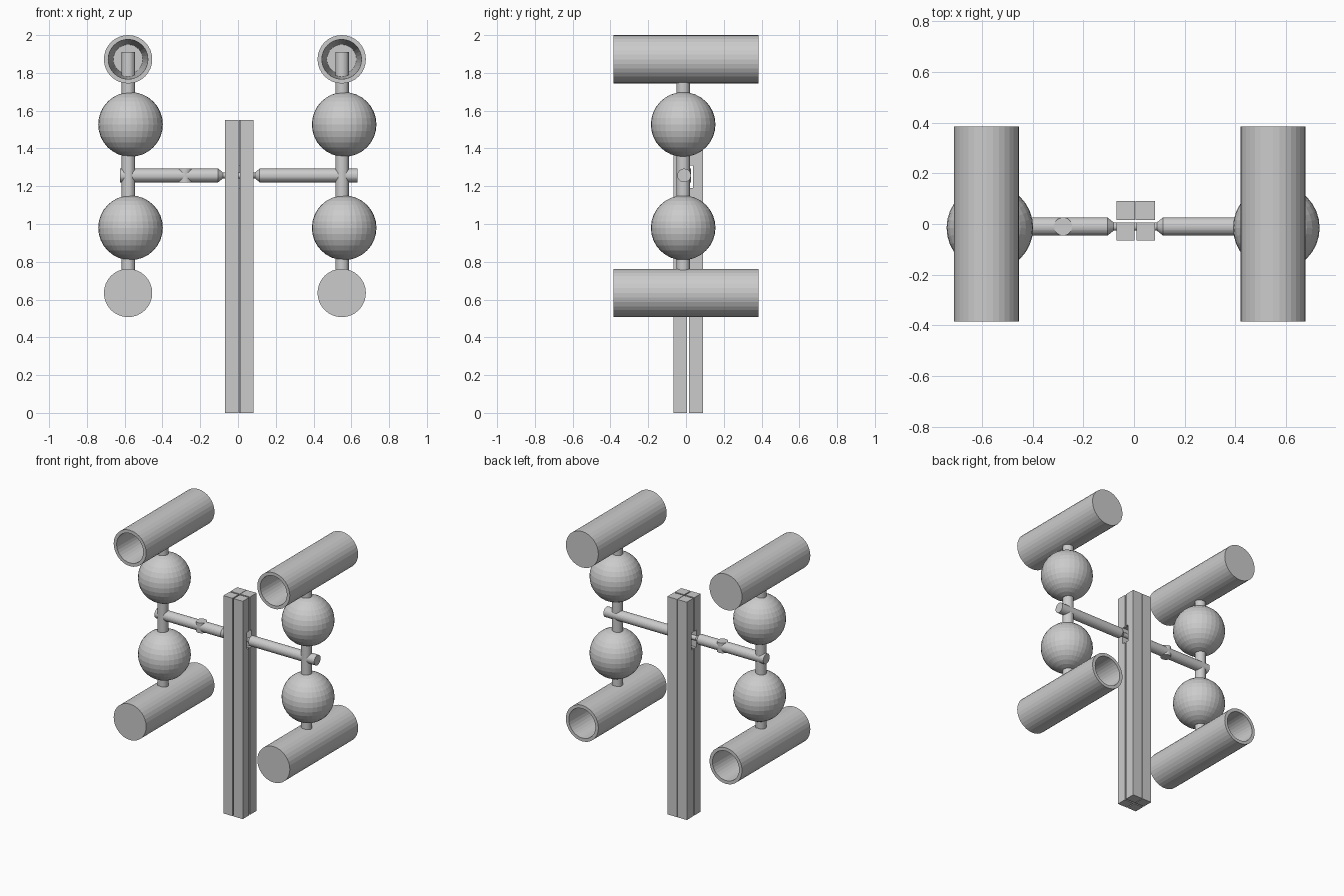
import bpy, bmesh, math
from mathutils import Matrix, Vector

if "Cube" in bpy.data.objects:
    bpy.data.objects.remove(bpy.data.objects["Cube"])

grey = bpy.data.materials.new("plain grey")
grey.diffuse_color = (0.6, 0.6, 0.6, 1)
grey.use_nodes = True
grey.node_tree.nodes["Principled BSDF"].inputs["Base Color"].default_value = grey.diffuse_color


def finish(bm, name):
    bmesh.ops.recalc_face_normals(bm, faces=bm.faces)
    me = bpy.data.meshes.new(name)
    bm.to_mesh(me)
    bm.free()
    me.materials.append(grey)
    ob = bpy.data.objects.new(name, me)
    bpy.context.collection.objects.link(ob)
    return ob


def lathe(name, profile, axis, origin, sides=32):
    """Spin (radius, distance) points round an axis; radius 0 closes an end."""
    bm = bmesh.new()
    vs = [bm.verts.new((r, 0, h)) for r, h in profile]
    es = [bm.edges.new(p) for p in zip(vs, vs[1:])]
    bmesh.ops.spin(bm, geom=vs + es, cent=(0, 0, 0), axis=(0, 0, 1),
                   angle=math.tau, steps=sides, use_merge=True)
    bmesh.ops.remove_doubles(bm, verts=bm.verts, dist=1e-5)
    rot = Vector((0, 0, 1)).rotation_difference(Vector(axis)).to_matrix().to_4x4()
    bmesh.ops.transform(bm, matrix=Matrix.Translation(origin) @ rot, verts=bm.verts)
    return finish(bm, name)


def rod(name, r, a, b):
    a, b = Vector(a), Vector(b)
    n = (b - a).length
    return lathe(name, [(0, 0), (r, 0), (r, n), (0, n)], b - a, a)


def box(name, lo, hi):
    bm = bmesh.new()
    bmesh.ops.create_cube(bm, size=1)
    for v in bm.verts:
        v.co = [l + (c + 0.5) * (h - l) for c, l, h in zip(v.co, lo, hi)]
    return finish(bm, name)


Y, ARM_Z, R = -0.01, 1.257, 0.036

# Post of four square bars, with a slot where the cross arm passes
slot = box("slot_cutter", (-0.2, -0.016, 1.19), (0.2, 0.036, 1.31))
slot.hide_render = True
slot.hide_viewport = True
bars = [("front_left", -0.070, 0.002, -0.065, 0.006), ("front_right", 0.010, 0.083, -0.065, 0.006),
        ("back_left", -0.070, 0.003, 0.016, 0.091), ("back_right", 0.006, 0.083, 0.016, 0.091)]
for tag, x0, x1, y0, y1 in bars:
    bar = box("post_bar_" + tag, (x0, y0, 0), (x1, y1, 1.55))
    cut = bar.modifiers.new("slot", 'BOOLEAN')
    cut.operation = 'DIFFERENCE'
    cut.object = slot

# Cross arm, tapering to a thin neck inside the post
lathe("cross_arm", [(0, -0.626), (R, -0.626), (R, -0.105), (0.016, -0.08), (0.016, 0.09),
                    (R, 0.115), (R, 0.632), (0, 0.632)], (1, 0, 0), (0, Y, ARM_Z))
# Short upright stub on the left arm
rod("arm_stub", R, (-0.28, Y, ARM_Z - R), (-0.28, Y, ARM_Z + R))

# Tube: closed at the far end, with a tapering bore
TUBE = [(0, 0.384), (0.128, 0.384), (0.128, -0.384), (0.105, -0.384), (0.078, 0.35), (0, 0.35)]

for side, x, ball_x in (("left", -0.58, -0.569), ("right", 0.551, 0.562)):
    rod("upright_" + side, R, (x, -0.015, 0.60), (x, -0.015, 1.91))
    for level, ball_z, tube_z, face in (("upper", 1.527, 1.872, 1), ("lower", 0.98, 0.635, -1)):
        bm = bmesh.new()
        bmesh.ops.create_uvsphere(bm, u_segments=32, v_segments=16, radius=0.171,
                                  matrix=Matrix.Translation((ball_x, -0.015, ball_z)))
        finish(bm, f"ball_{level}_{side}")
        # Upper tubes open to the front, lower ones to the back
        lathe(f"tube_{level}_{side}", TUBE, (0, face, 0), (x - 0.002, 0, tube_z))
